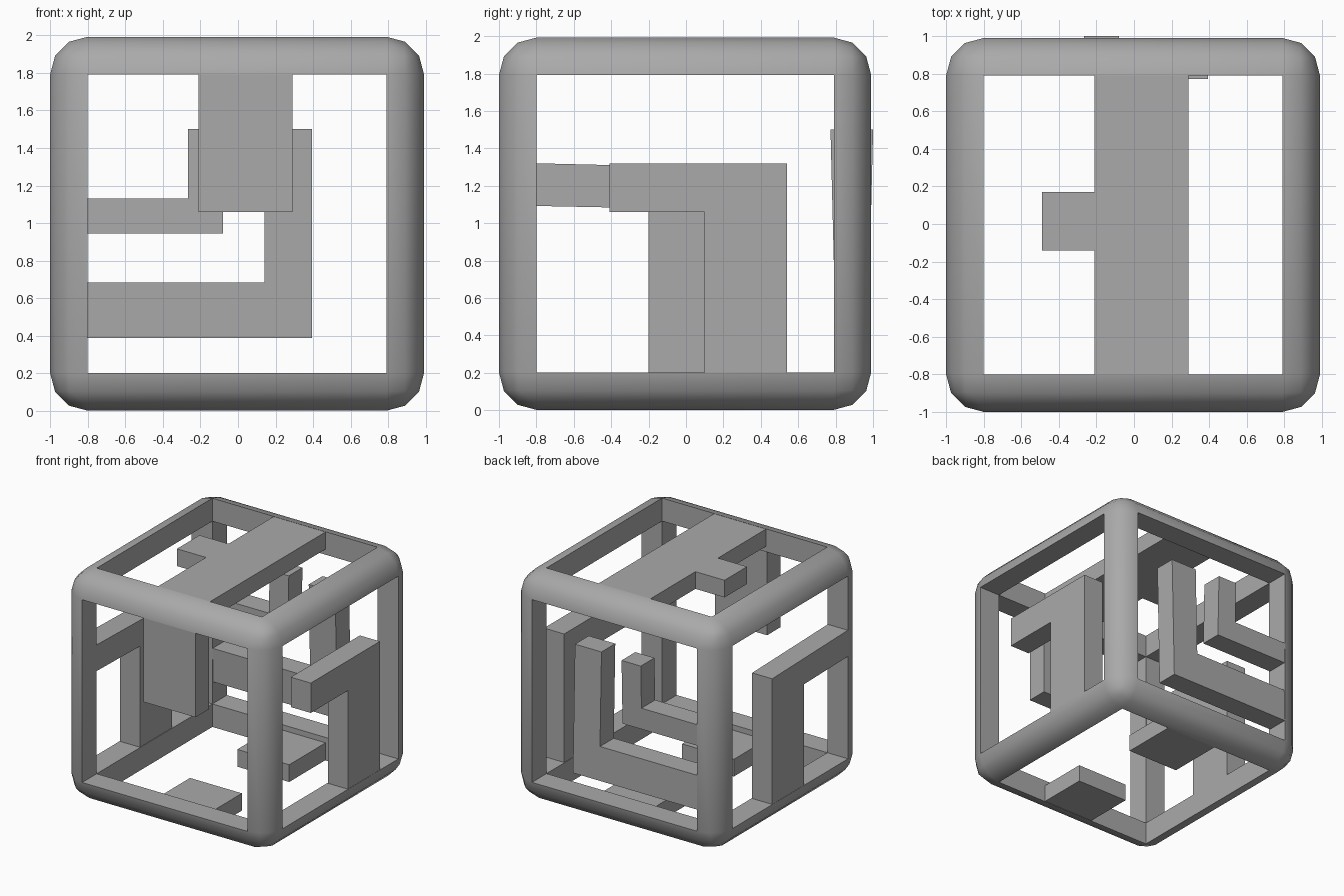
import bpy
import bmesh
import math
from mathutils import Vector

default = bpy.data.objects.get("Cube")
if default:
    bpy.data.objects.remove(default, do_unlink=True)

grey = bpy.data.materials.new("plain_grey")
grey.use_nodes = True
grey.diffuse_color = (0.4, 0.4, 0.4, 1)
grey.node_tree.nodes["Principled BSDF"].inputs["Base Color"].default_value = (0.4, 0.4, 0.4, 1)

HALF = 0.995      # half width of the frame
BEAM = 0.2        # beam thickness and corner radius
INNER = HALF - BEAM
CENTRE = Vector((-0.005, -0.005, 0.997))


def make_object(name, bm):
    bmesh.ops.recalc_face_normals(bm, faces=bm.faces[:])
    mesh = bpy.data.meshes.new(name)
    bm.to_mesh(mesh)
    bm.free()
    mesh.materials.append(grey)
    obj = bpy.data.objects.new(name, mesh)
    bpy.context.collection.objects.link(obj)
    return obj


def prism(name, outline, axis, start, end, lean=0.0):
    """Extrude a 2D outline along an axis; lean shifts it along the axis with height."""
    bm = bmesh.new()
    verts = []
    for a, b in outline:
        co = [a, b]
        co.insert(axis, start)
        verts.append(bm.verts.new(co))
    face = bm.faces.new(verts)
    new = bmesh.ops.extrude_face_region(bm, geom=[face])["geom"]
    for v in new:
        if isinstance(v, bmesh.types.BMVert):
            v.co[axis] = end
    for v in bm.verts:
        v.co[axis] += lean * (v.co.z - 1)
    return make_object(name, bm)


def rect(a0, a1, b0, b1):
    return [(a0, b0), (a1, b0), (a1, b1), (a0, b1)]


# Rounded cube frame, each flat face opened and given straight inner walls
bm = bmesh.new()
bmesh.ops.create_cube(bm, size=2 * HALF)
bmesh.ops.bevel(bm, geom=bm.edges[:], offset=BEAM, segments=3, profile=0.5, affect='EDGES')
bm.normal_update()
flats = [f for f in bm.faces if f.calc_area() > 1]
for flat in flats:
    normal = flat.normal.copy()
    geom = bmesh.ops.extrude_face_region(bm, geom=[flat])["geom"]
    moved = [g for g in geom if isinstance(g, bmesh.types.BMVert)]
    bmesh.ops.translate(bm, verts=moved, vec=-normal * BEAM)
    caps = [g for g in geom if isinstance(g, bmesh.types.BMFace)]
    bmesh.ops.delete(bm, geom=caps + ([flat] if flat.is_valid else []), context='FACES')
bmesh.ops.remove_doubles(bm, verts=bm.verts[:], dist=0.001)
bmesh.ops.translate(bm, verts=bm.verts[:], vec=CENTRE)
frame = make_object("cube_frame", bm)
bpy.ops.object.select_all(action='DESELECT')
frame.select_set(True)
bpy.context.view_layer.objects.active = frame
bpy.ops.object.shade_smooth_by_angle(angle=math.radians(35))

# Limits of the openings
LOW, HIGH = -0.8, 0.79
FLOOR, CEIL = 0.202, 1.792

# Top bar with a side tab
prism("top_bar", [(-0.21, LOW), (0.29, LOW), (0.29, HIGH), (-0.21, HIGH),
                  (-0.21, 0.17), (-0.49, 0.17), (-0.49, -0.14), (-0.21, -0.14)], 2, 1.84, 1.99)

# Two bottom plates, one at the front and one at the back
prism("bottom_front_plate", rect(-0.21, 0.29, LOW, -0.36), 2, 0.005, 0.155)
prism("bottom_back_plate", rect(-0.21, 0.29, 0.29, HIGH), 2, 0.005, 0.155)

# Front panel hanging from the top beam
prism("front_panel", rect(-0.21, 0.29, 1.06, CEIL), 1, -0.998, -0.815)

# Left-hand post with an arm reaching the front beam
prism("left_post", [(0.24, FLOOR), (0.24, 1.295), (LOW, 1.32), (LOW, 1.092),
                    (-0.2, 1.08), (-0.2, FLOOR)], 0, -0.998, -0.805)

# Right-hand post with a free arm
prism("right_post", [(0.54, FLOOR), (0.54, 1.32), (-0.41, 1.32), (-0.41, 1.06),
                     (0.1, 1.06), (0.1, FLOOR)], 0, 0.795, 0.988)


# Nested bent bars on the back
def bent_bar(name, x0, x1, z0, z1, y0, y1, lean):
    outline = [(LOW, z0), (x1, z0), (x1, 1.5), (x0, 1.5), (x0, z1), (LOW, z1)]
    prism(name, outline, 1, y0, y1, lean)


bent_bar("back_outer_bar", 0.14, 0.395, 0.39, 0.685, 0.785, 0.975, -0.025)
bent_bar("back_inner_bar", -0.265, -0.08, 0.945, 1.13, 0.8, 0.988, 0.025)
